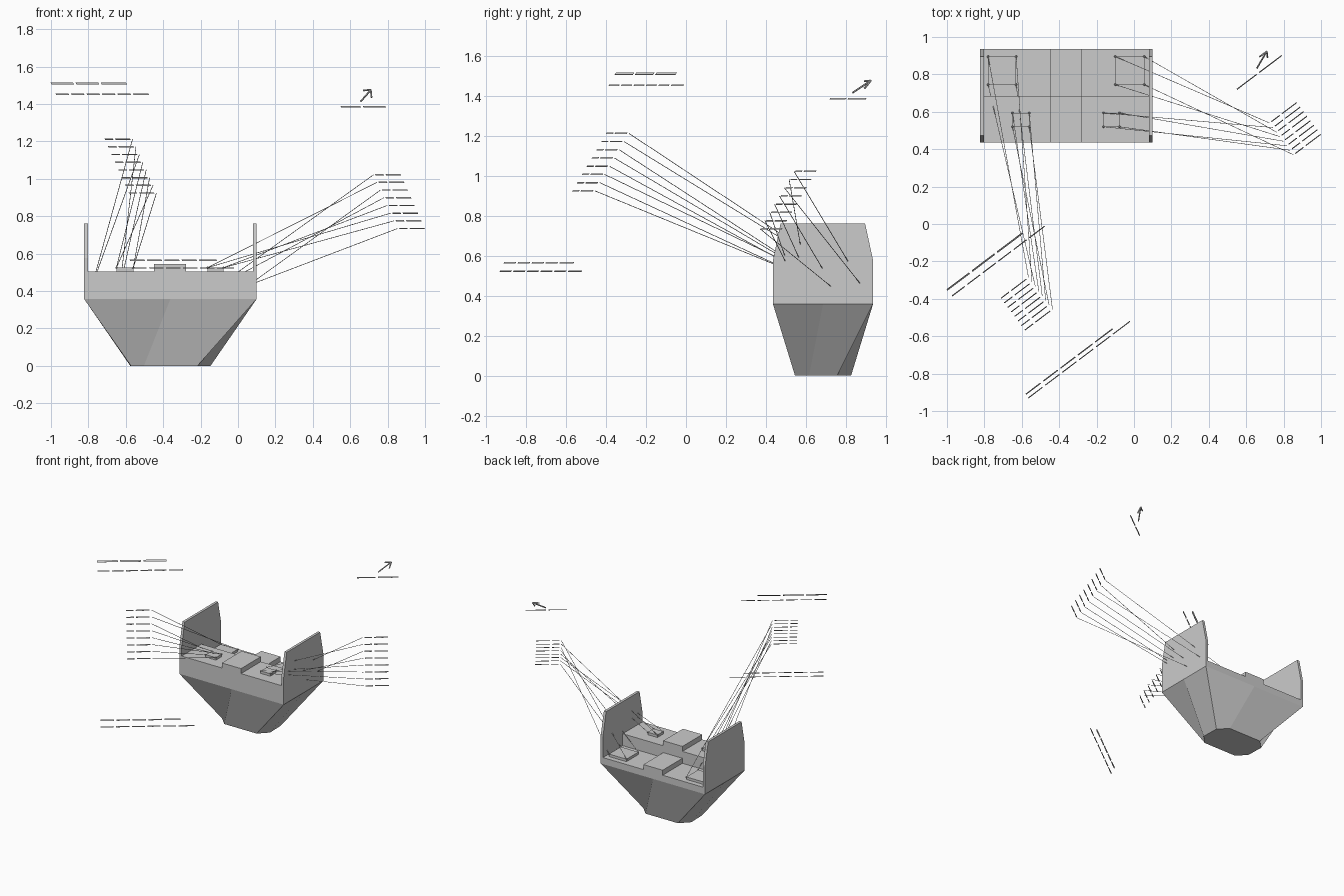
import bpy, bmesh, math
from mathutils import Vector, Matrix

if "Cube" in bpy.data.objects:
    bpy.data.objects.remove(bpy.data.objects["Cube"])

# Annotation plane: right, up and normal directions
A, E = math.radians(37), math.radians(36.5)
RIGHT = Vector((math.cos(A), math.sin(A), 0))
UP = Vector((-math.sin(A) * math.sin(E), math.cos(A) * math.sin(E), math.cos(E)))
NORMAL = RIGHT.cross(UP)


def finish(name, bm):
    bmesh.ops.recalc_face_normals(bm, faces=bm.faces)
    me = bpy.data.meshes.new(name)
    bm.to_mesh(me)
    bm.free()
    ob = bpy.data.objects.new(name, me)
    bpy.context.collection.objects.link(ob)
    return ob


def box(name, x0, x1, y0, y1, z0, z1):
    bm = bmesh.new()
    m = Matrix.Translation(((x0 + x1) / 2, (y0 + y1) / 2, (z0 + z1) / 2)) \
        @ Matrix.Diagonal((x1 - x0, y1 - y0, z1 - z0, 1))
    bmesh.ops.create_cube(bm, size=1, matrix=m)
    return finish(name, bm)


def add_rod(bm, a, b, r):
    a, b = Vector(a), Vector(b)
    m = Matrix.Translation((a + b) / 2) @ (b - a).to_track_quat('Z', 'Y').to_matrix().to_4x4()
    bmesh.ops.create_cone(bm, cap_ends=True, segments=6, radius1=r, radius2=r,
                          depth=(b - a).length, matrix=m)


def add_bar(bm, start, offset, length, height):
    # flat bar lying in the annotation plane
    c = Vector(start) + RIGHT * (offset + length / 2)
    m = Matrix.Translation(c) @ Matrix((RIGHT, UP, NORMAL)).transposed().to_4x4() \
        @ Matrix.Diagonal((length, height, 0.001, 1))
    bmesh.ops.create_cube(bm, size=1, matrix=m)


X0, X1, Y0, Y1 = -0.823, 0.10, 0.435, 0.935
XM, YM = (X0 + X1) / 2, (Y0 + Y1) / 2
Z_CAP, Z_FRONT, Z_BACK, Z_WALL = 0.358, 0.505, 0.41, 0.762
STEP = 0.02

# Tapering pier head: octagonal foot lofted to the rectangular cap
bm = bmesh.new()
half_top = [(X0, Y0), (XM, Y0), (X1, Y0), (X1, YM)]
half_foot = [(-0.572, 0.615), (-0.503, 0.545), (-0.217, 0.545), (-0.147, 0.615)]
loops = []
for half, z in ((half_foot, 0.0), (half_top, Z_CAP)):
    pts = half + [(2 * XM - x, 2 * YM - y) for x, y in half]
    loops.append([bm.verts.new((x, y, z)) for x, y in pts])
foot, top = loops
for i in range(8):
    j = (i + 1) % 8
    bm.faces.new((foot[i], foot[j], top[j], top[i]))
bm.faces.new(foot)
bm.faces.new(top)
finish("pier_head", bm)

# Stepped cap with raised centre blocks
box("cap_front", X0, X1, Y0, YM, Z_CAP, Z_FRONT)
box("cap_back", X0, X1, YM, Y1, Z_CAP, Z_BACK)
box("centre_block_front", -0.448, -0.278, Y0, YM, Z_FRONT, 0.545)
box("centre_block_back", -0.448, -0.278, YM, Y1, Z_BACK, 0.45)

# End walls with clipped top corners
profile = [(Y0, Z_CAP), (Y1, Z_CAP), (Y1, 0.578), (0.895, Z_WALL), (0.473, Z_WALL), (Y0, 0.578)]
for side, x in (("left", X0), ("right", X1 - 0.02)):
    bm = bmesh.new()
    f = bm.faces.new([bm.verts.new((x, y, z)) for y, z in profile])
    r = bmesh.ops.extrude_face_region(bm, geom=[f])
    bmesh.ops.translate(bm, vec=(0.02, 0, 0),
                        verts=[v for v in r["geom"] if isinstance(v, bmesh.types.BMVert)])
    finish("end_wall_" + side, bm)

# Bearing plinths, corner markers and leader lines, per side
plinths = {
    "left": [(-0.78, -0.63, 0.745, 0.895, Z_BACK), (-0.65, -0.56, 0.52, 0.594, Z_FRONT)],
    "right": [(-0.10, 0.055, 0.745, 0.895, Z_BACK), (-0.163, -0.078, 0.52, 0.594, Z_FRONT)],
}
first = {"left": Vector((-0.564, -0.286, 1.212)), "right": Vector((0.725, 0.54, 1.022))}
row_step = UP * -0.0511
for side, items in plinths.items():
    corners = []
    for row, (xa, xb, ya, yb, z) in zip(("back", "front"), items):
        box(f"plinth_{row}_{side}", xa, xb, ya, yb, z, z + STEP)
        corners += [Vector((x, y, z + STEP)) for x in (xa, xb) for y in (ya, yb)]
    corners.sort(key=lambda p: -p.dot(UP))
    dots, lines, bars = bmesh.new(), bmesh.new(), bmesh.new()
    for k, p in enumerate(corners):
        start = first[side] + row_step * k
        bmesh.ops.create_icosphere(dots, subdivisions=1, radius=0.007,
                                   matrix=Matrix.Translation(p))
        add_rod(lines, p, start, 0.0017)
        base = -0.185 if side == "left" else 0.012
        add_bar(bars, start, base, 0.055, 0.008)
        add_bar(bars, start, base + 0.07, 0.1, 0.008)
    finish("corner_markers_" + side, dots)
    finish("leader_lines_" + side, lines)
    finish("tag_bars_" + side, bars)

# Plain dashes standing in for the annotation rows: start, length, dashes, height
rows = [
    ((-1.0, -0.353, 1.51), 0.505, 3, 0.014),
    ((-0.973, -0.385, 1.452), 0.62, 6, 0.009),
    ((-0.578, -0.91, 0.565), 0.58, 5, 0.01),
    ((-0.565, -0.93, 0.523), 0.68, 6, 0.008),
    ((0.55, 0.72, 1.385), 0.30, 2, 0.009),
]
bm = bmesh.new()
for start, length, n, h in rows:
    pitch = length / n
    for i in range(n):
        add_bar(bm, start, i * pitch, pitch - (0.018 if i < n - 1 else 0), h)
finish("note_bars", bm)

# Direction arrow
bm = bmesh.new()
tail, tip = Vector((0.657, 0.833, 1.415)), Vector((0.71, 0.923, 1.475))
d = (tip - tail).normalized()
add_rod(bm, tail, tip, 0.005)
for s in (-1, 1):
    add_rod(bm, tip, tip - Matrix.Rotation(s * math.radians(35), 3, NORMAL) @ d * 0.05, 0.005)
finish("direction_arrow", bm)
